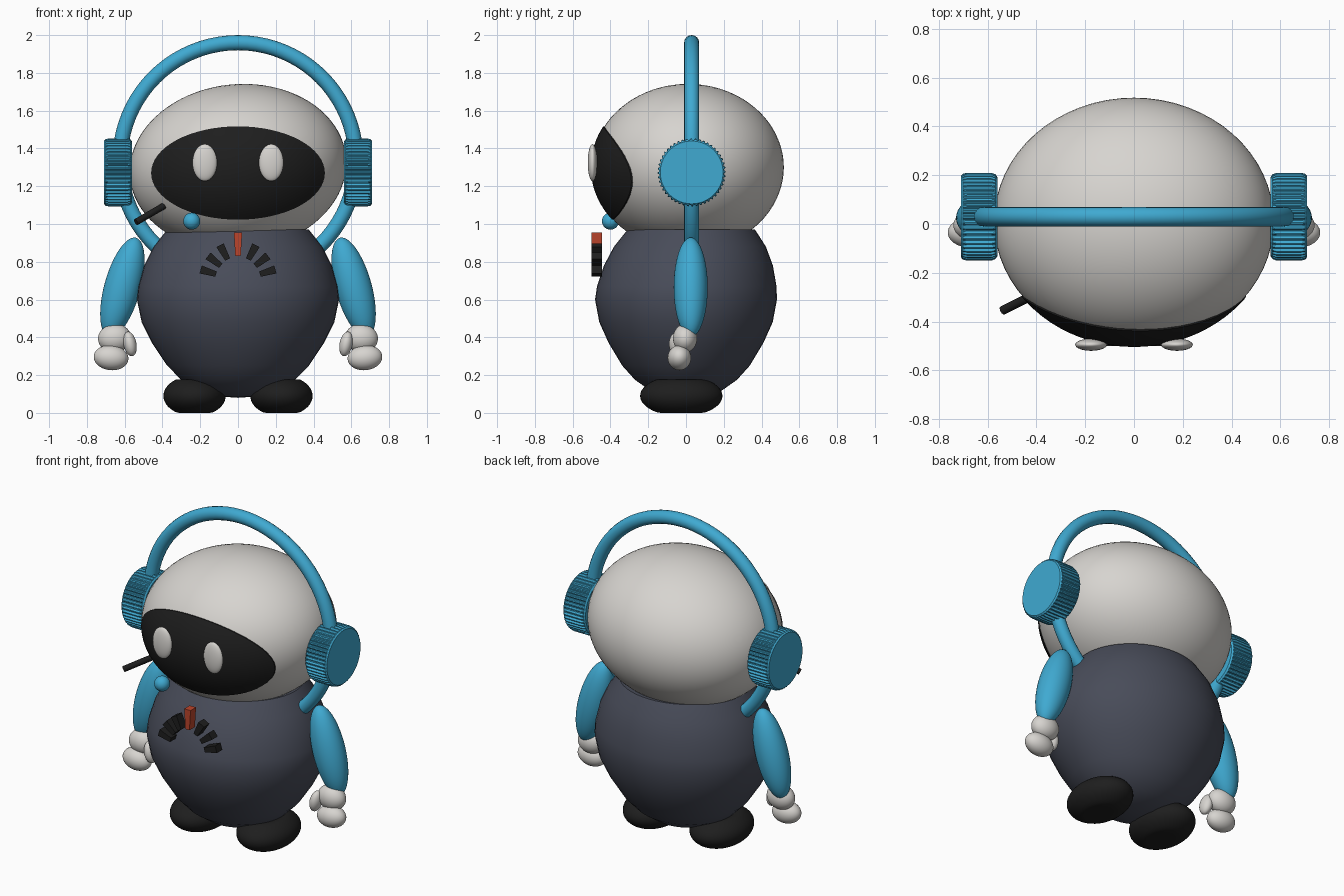
import bpy, bmesh, math
from mathutils import Vector, Matrix

if "Cube" in bpy.data.objects:
    bpy.data.objects.remove(bpy.data.objects["Cube"])


def material(name, rgb):
    m = bpy.data.materials.new(name)
    m.diffuse_color = (*rgb, 1)
    m.use_nodes = True
    m.node_tree.nodes["Principled BSDF"].inputs["Base Color"].default_value = m.diffuse_color
    return m


SHELL = material("warm_white", (0.68, 0.66, 0.63))
BLACK = material("black", (0.013, 0.013, 0.013))
SLATE = material("slate", (0.065, 0.072, 0.1))
BLUE = material("sky_blue", (0.05, 0.4, 0.64))
RED = material("red", (0.5, 0.06, 0.025))


def finish(bm, name, mat, angle=40):
    bmesh.ops.recalc_face_normals(bm, faces=bm.faces)
    me = bpy.data.meshes.new(name)
    bm.to_mesh(me)
    bm.free()
    me.materials.append(mat)
    ob = bpy.data.objects.new(name, me)
    bpy.context.collection.objects.link(ob)
    bpy.ops.object.select_all(action='DESELECT')
    ob.select_set(True)
    bpy.context.view_layer.objects.active = ob
    bpy.ops.object.shade_smooth_by_angle(angle=math.radians(angle))
    return ob


def ellipsoid(name, mat, centre, radii, roll=0, u=40, v=24):
    """Ellipsoid turned about the y axis."""
    bm = bmesh.new()
    bmesh.ops.create_uvsphere(bm, u_segments=u, v_segments=v, radius=1)
    bm.transform(Matrix.Translation(centre) @ Matrix.Rotation(roll, 4, 'Y')
                 @ Matrix.Diagonal((*radii, 1)))
    return finish(bm, name, mat)


def bridge(bm, a, b):
    n = len(a)
    for i in range(n):
        bm.faces.new((a[i], a[(i + 1) % n], b[(i + 1) % n], b[i]))


# Body: oval lathe leaning slightly back at the neck
profile = [(0.11, 0.088), (0.21, 0.118), (0.30, 0.175), (0.375, 0.25), (0.455, 0.37),
           (0.51, 0.48), (0.535, 0.6), (0.528, 0.67), (0.497, 0.78), (0.447, 0.88),
           (0.375, 0.97)]
bm = bmesh.new()
N = 48
rings = []
for r, z in profile:
    dy = max(0, z - 0.62) * 0.08
    rings.append([bm.verts.new((r * math.cos(2 * math.pi * i / N),
                                0.9 * r * math.sin(2 * math.pi * i / N) + dy, z))
                  for i in range(N)])
for a, b in zip(rings, rings[1:]):
    bridge(bm, a, b)
bm.faces.new(rings[-1])
low = bm.verts.new((0, 0, 0.08))
for i in range(N):
    bm.faces.new((rings[0][i], rings[0][(i + 1) % N], low))
finish(bm, "body", SLATE)

# Head
HC, HR, ROLL = Vector((0, 0.01, 1.3)), Vector((0.575, 0.508, 0.44)), 0.1
ellipsoid("head", SHELL, HC, HR, -ROLL, 64, 40)


def head_front(x, z):
    """y of the front of the head at x, z."""
    z -= HC.z
    lx = x * math.cos(ROLL) + z * math.sin(ROLL)
    lz = -x * math.sin(ROLL) + z * math.cos(ROLL)
    return HC.y - HR.y * math.sqrt(max(0, 1 - (lx / HR.x) ** 2 - (lz / HR.z) ** 2))


# Visor: thin oval shell lying on the head
bm = bmesh.new()
centre = bm.verts.new((0, head_front(0, 1.27) - 0.006, 1.27))
prev, M = None, 64
for k in range(1, 13):
    ring = []
    for i in range(M):
        t = 2 * math.pi * i / M
        x, z = 0.46 * k / 12 * math.cos(t), 1.27 + 0.247 * k / 12 * math.sin(t)
        ring.append(bm.verts.new((x, head_front(x, z) - 0.006, z)))
    if prev:
        bridge(bm, prev, ring)
    else:
        for i in range(M):
            bm.faces.new((centre, ring[i], ring[(i + 1) % M]))
    prev = ring
back = [bm.verts.new(v.co + Vector((0, 0.009, 0))) for v in prev]
bridge(bm, prev, back)
finish(bm, "visor", BLACK)

# Headphone band: full ring passing down into the body
bm = bmesh.new()
rings = []
for i in range(80):
    a = 2 * math.pi * i / 80
    rings.append([bm.verts.new(((0.625 + 0.04 * math.cos(b)) * math.cos(a),
                                0.03 + 0.04 * math.sin(b),
                                1.335 + (0.625 + 0.04 * math.cos(b)) * math.sin(a)))
                  for b in [2 * math.pi * j / 16 for j in range(16)]])
for i in range(80):
    bridge(bm, rings[i], rings[(i + 1) % 80])
finish(bm, "headphone_band", BLUE)


def ear_cup(side):
    """Drum with notched rim and smooth flat ends."""
    bm = bmesh.new()
    teeth, rings = 48, []
    for x, r, notch in [(0.56, 0.162, 0), (0.568, 0.174, 0.004), (0.585, 0.18, 0.012),
                        (0.685, 0.18, 0.012), (0.702, 0.176, 0.004), (0.71, 0.166, 0)]:
        ring = []
        for i in range(teeth * 4):
            a = 2 * math.pi * i / (teeth * 4)
            rr = r - (notch if i % 4 > 1 else 0)
            ring.append(bm.verts.new((side * x, 0.03 + rr * math.cos(a),
                                      1.273 + rr * math.sin(a))))
        rings.append(ring)
    for a, b in zip(rings, rings[1:]):
        bridge(bm, a, b)
    bm.faces.new(rings[0])
    bm.faces.new(rings[-1])
    finish(bm, "ear_cup", BLUE, 25)


# Microphone boom and tip
start, end = Vector((-0.54, -0.355, 1.01)), Vector((-0.27, -0.22, 1.167))
bm = bmesh.new()
bmesh.ops.create_cone(bm, cap_ends=True, segments=12, radius1=0.018, radius2=0.018,
                      depth=(end - start).length)
bm.transform(Matrix.Translation((start + end) / 2)
             @ (end - start).to_track_quat('Z', 'Y').to_matrix().to_4x4())
finish(bm, "microphone_boom", BLACK)
ellipsoid("microphone_ball", BLUE, (-0.245, -0.40, 1.015), (0.045, 0.045, 0.045), 0, 24, 16)


def chest_bar(name, mat, x, z, angle, length, width):
    """Tapered block floating before the chest, wider at its outer end."""
    bm = bmesh.new()
    bmesh.ops.create_cube(bm, size=1)
    for v in bm.verts:
        v.co.x *= width * (1.15 if v.co.z > 0 else 0.75)
        v.co.y *= 0.054
        v.co.z *= length
    bm.transform(Matrix.Translation((x, -0.473, z)) @ Matrix.Rotation(angle, 4, 'Y'))
    finish(bm, name, mat, 20)


# Paired parts and the fan of chest bars
chest_bar("chest_needle", RED, 0, 0.893, 0, 0.125, 0.038)
for s in (-1, 1):
    ear_cup(s)
    for x, z, deg in [(0.157, 0.747, 73), (0.125, 0.805, 52), (0.075, 0.85, 28)]:
        chest_bar("chest_bar", BLACK, s * x, z, s * math.radians(deg), 0.085, 0.038)
    ellipsoid("eye", SHELL, (s * 0.176, -0.495, 1.325), (0.065, 0.025, 0.098), 0, 32, 20)
    ellipsoid("arm", BLUE, (s * 0.612, 0.025, 0.665), (0.096, 0.09, 0.272), -s * 0.27)
    ellipsoid("palm", SHELL, (s * 0.653, -0.005, 0.395), (0.088, 0.064, 0.075), s * 0.1)
    ellipsoid("fingers", SHELL, (s * 0.672, -0.035, 0.292), (0.092, 0.062, 0.066), -s * 0.1)
    ellipsoid("thumb", SHELL, (s * 0.572, -0.045, 0.365), (0.034, 0.045, 0.066), s * 0.2)
    # Foot: ellipsoid with a flattened top and sole
    foot = ellipsoid("foot", BLACK, (s * 0.23, -0.025, 0.09), (0.165, 0.218, 0.108))
    for v in foot.data.vertices:
        v.co.z = min(0.176, max(0.0, v.co.z))
